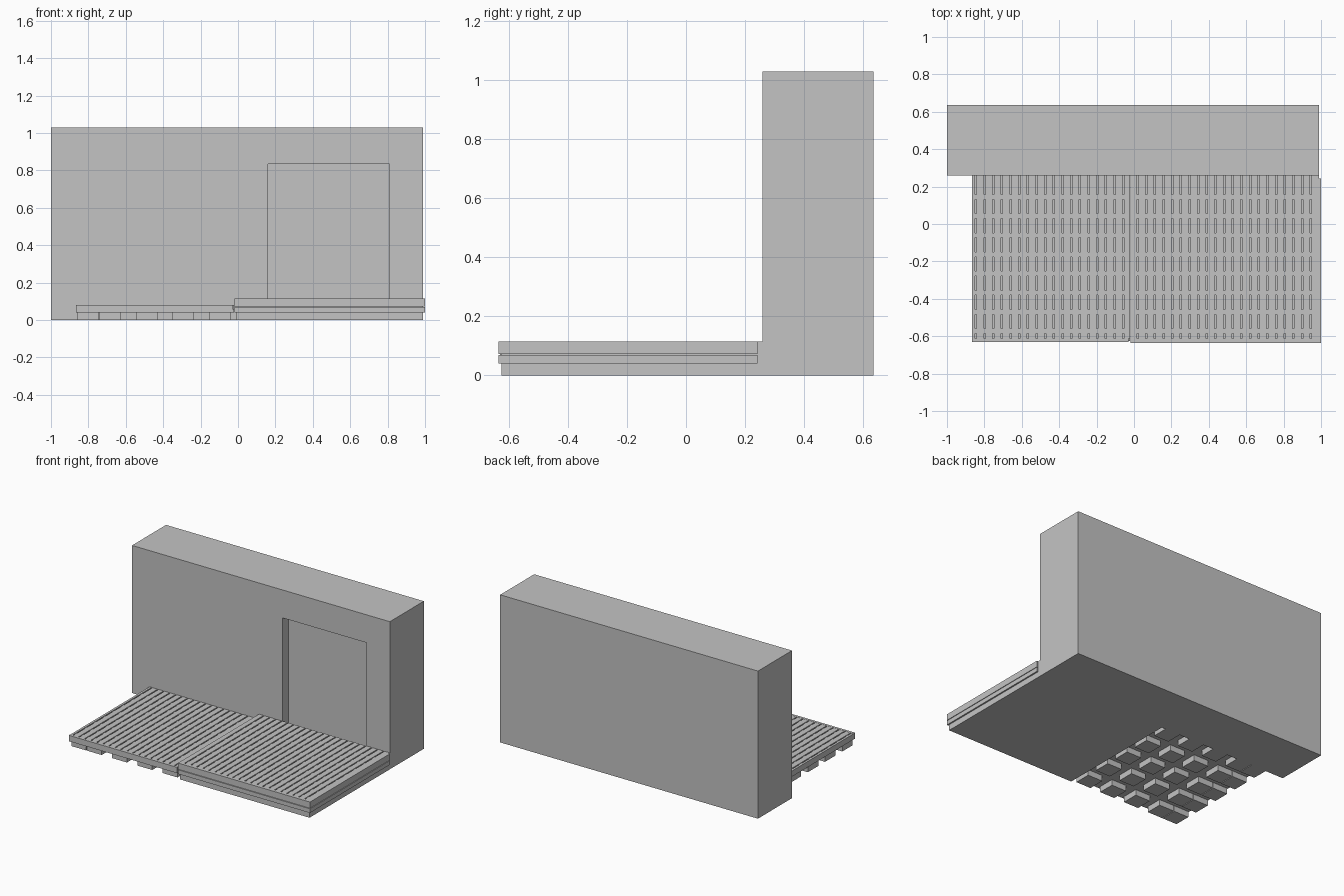
import bpy
import bmesh
from mathutils import Matrix, Vector

if "Cube" in bpy.data.objects:
    bpy.data.objects.remove(bpy.data.objects["Cube"], do_unlink=True)

# One plain grey throughout
grey = bpy.data.materials.new("plain_grey")
grey.use_nodes = True
GREY = (0.55, 0.55, 0.55, 1)
grey.diffuse_color = GREY
grey.node_tree.nodes["Principled BSDF"].inputs["Base Color"].default_value = GREY


def boxes(name, extents):
    """One object from boxes given as ((x0, x1), (y0, y1), (z0, z1))."""
    bm = bmesh.new()
    for ext in extents:
        centre = Vector([(a + b) / 2 for a, b in ext])
        size = Vector([b - a for a, b in ext])
        bmesh.ops.create_cube(bm, size=1, matrix=Matrix.LocRotScale(centre, None, size))
    mesh = bpy.data.meshes.new(name)
    bm.to_mesh(mesh)
    bm.free()
    mesh.materials.append(grey)
    obj = bpy.data.objects.new(name, mesh)
    bpy.context.collection.objects.link(obj)
    return obj


FRONT, WALL = -0.625, 0.26
PITCH, GAP = 0.0463, 0.008

# Wall with a shallow doorway recess
wall = boxes("wall", [((-1, 0.99), (WALL, 0.635), (0, 1.03))])
cutter = boxes("doorway_cutter", [((0.16, 0.81), (WALL - 0.1, WALL + 0.068), (0.04, 0.835))])
cutter.hide_render = True
cutter.hide_set(True)
cut = wall.modifiers.new("doorway", "BOOLEAN")
cut.operation = "DIFFERENCE"
cut.solver = "EXACT"
cut.object = cutter

# Solid plinth below the raised deck
boxes("plinth", [((-0.01, 0.99), (FRONT, WALL), (0, 0.04))])


def deck(name, x0, x1, first_gap, z0, top):
    """Backing panel, slatted boards and recessed cross bars."""
    floor = top - 0.02
    y0 = FRONT + 0.012
    boxes(name + "_backing", [((x0, x1), (FRONT, WALL), (z0, floor))])
    edges = [x0]
    gap = first_gap
    while gap < x1 - GAP:
        edges += [gap - GAP / 2, gap + GAP / 2]
        gap += PITCH
    edges.append(x1)
    boxes(name + "_boards", [((a, b), (y0, WALL), (floor, top))
                             for a, b in zip(edges[::2], edges[1::2])])
    bars = [0.145 - 0.1025 * i for i in range(8)]
    boxes(name + "_cross_bars", [((x0 + 0.002, x1 - 0.002), (y - 0.013, y + 0.013),
                                  (floor, top - 0.004)) for y in bars])


deck("lower_deck", -0.865, -0.022, -0.845, 0.04, 0.08)
deck("upper_deck", -0.02, 0.99, 0.019, 0.04, 0.115)

# Edge trims
boxes("lower_deck_front_trim", [((-0.865, -0.03), (-0.63, FRONT + 0.012), (0.04, 0.081))])
LAYERS = [(0.04, 0.069), (0.073, 0.116)]
boxes("upper_deck_front_trim", [((-0.02, 0.99), (-0.635, FRONT + 0.012), z) for z in LAYERS])
boxes("upper_deck_side_trim", [((0.985, 1.0), (-0.635, 0.243), z) for z in LAYERS])

# Support feet under the lower deck
columns = [-0.86] + [-0.74 + 0.195 * i for i in range(4)]
rows = [FRONT + 0.015 + 0.19 * i for i in range(5)]
boxes("support_feet", [((x, x + 0.115), (y, min(y + 0.115, WALL)), (0, 0.04))
                       for x in columns for y in rows])
